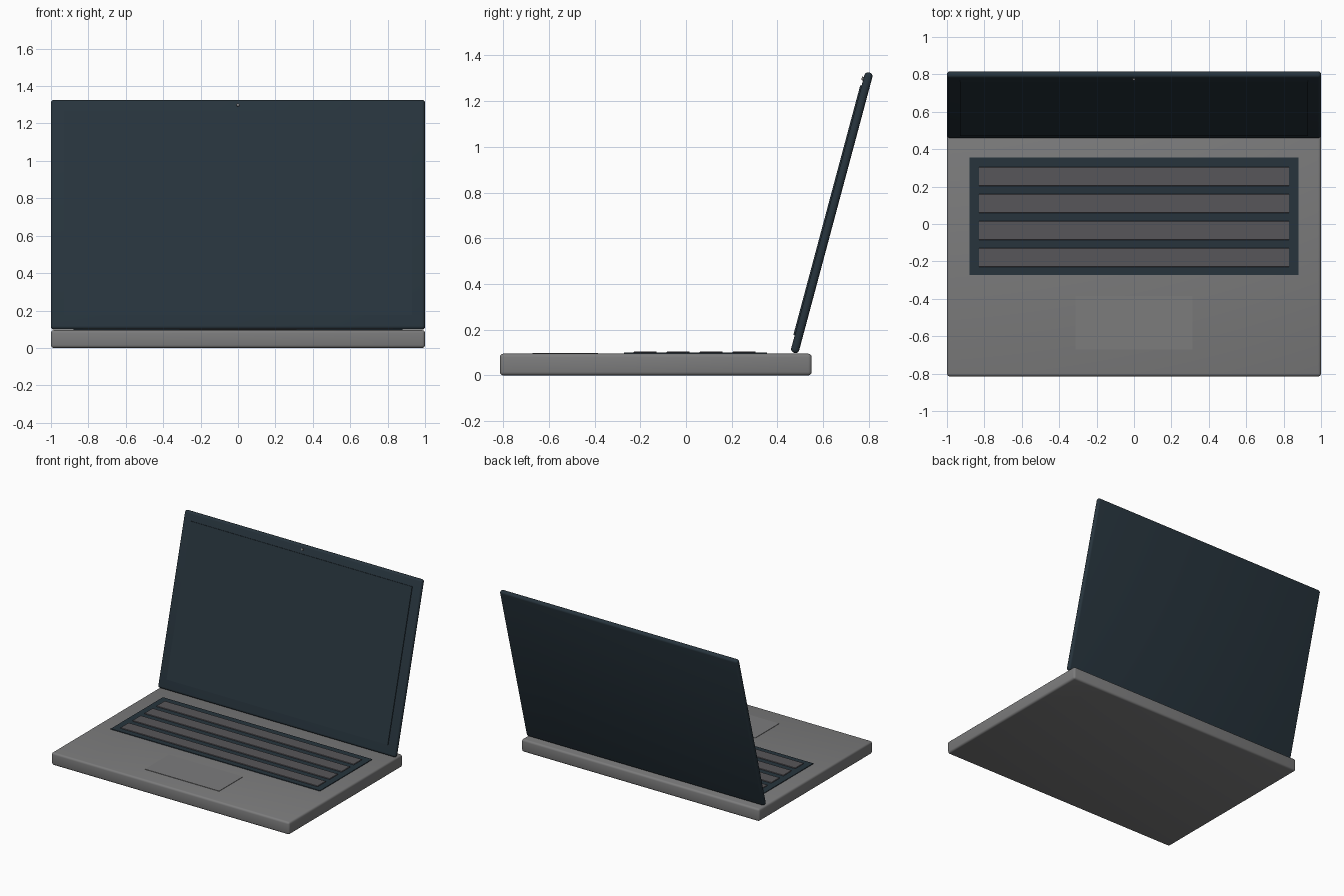
import bpy, math
from mathutils import Matrix, Vector

cube = bpy.data.objects.get("Cube")
if cube:
    bpy.data.objects.remove(cube, do_unlink=True)


def material(name, rgb):
    m = bpy.data.materials.new(name)
    m.use_nodes = True
    color = (*rgb, 1)
    m.diffuse_color = color
    m.node_tree.nodes["Principled BSDF"].inputs["Base Color"].default_value = color
    return m


GREY = material("body grey", (0.2, 0.2, 0.202))
NAVY = material("dark navy", (0.02, 0.034, 0.046))
KEYS = material("key grey", (0.097, 0.092, 0.1))


def box(name, low, high, mat, bevel=0.0, segments=3, frame=Matrix()):
    """Box between two corners, given in a local frame, with rounded edges."""
    low, high = Vector(low), Vector(high)
    bpy.ops.mesh.primitive_cube_add(size=1)
    ob = bpy.context.object
    ob.name = name
    ob.data.transform(Matrix.Translation((low + high) / 2)
                      @ Matrix.Diagonal((*(high - low), 1)))
    ob.matrix_world = frame
    ob.data.materials.append(mat)
    if bevel:
        mod = ob.modifiers.new("rounding", "BEVEL")
        mod.width, mod.segments = bevel, segments
        bpy.ops.object.modifier_apply(modifier=mod.name)
        bpy.ops.object.shade_smooth_by_angle(angle=math.radians(35))
    return ob


# Base with keyboard tray, key rows and touchpad
DECK = 0.095
box("base", (-1, -0.815, 0), (1, 0.55, DECK), GREY, 0.015)
box("keyboard_tray", (-0.88, -0.272, DECK - 0.01), (0.88, 0.355, 0.1), NAVY)
for i in range(4):
    y = -0.179 + i * 0.1445
    box(f"key_row_{i + 1}", (-0.83, y - 0.05, DECK), (0.83, y + 0.05, 0.105), KEYS, 0.002, 1)
box("touchpad", (-0.312, -0.672, DECK - 0.01), (0.312, -0.385, 0.098), GREY)

# Lid leaning back, built in its own tilted frame (local z runs up the lid)
tilt = Matrix.Translation((0, 0.638, 0.712)) @ Matrix.Rotation(math.radians(-15), 4, "X")
HALF, THICK = 0.635, 0.018
box("lid", (-1, -THICK, -HALF), (1, THICK, HALF), NAVY, 0.0165, 4, tilt)
box("screen", (-0.93, -THICK - 0.006, -0.56), (0.93, 0, 0.57), NAVY, frame=tilt)

# Camera above the screen
bpy.ops.mesh.primitive_cylinder_add(vertices=16, radius=0.008, depth=0.016)
camera_dot = bpy.context.object
camera_dot.name = "webcam_lens"
camera_dot.matrix_world = (tilt @ Matrix.Translation((0, -THICK, 0.602))
                           @ Matrix.Rotation(math.pi / 2, 4, "X"))
camera_dot.data.materials.append(GREY)
